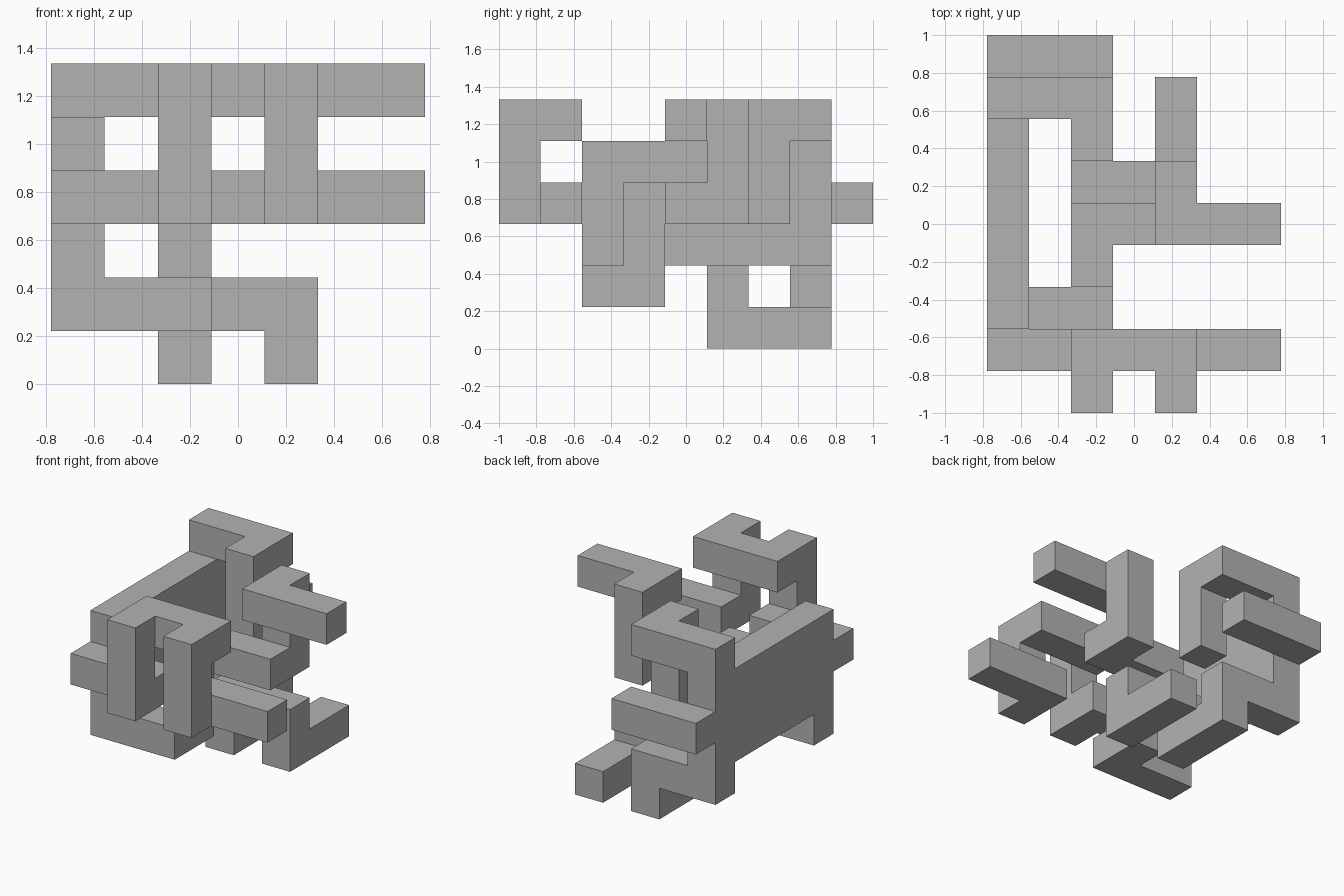
import bpy
import bmesh
from itertools import product
from mathutils import Vector

cube = bpy.data.objects.get("Cube")
if cube:
    bpy.data.objects.remove(cube, do_unlink=True)

CELL = 2 / 9
CENTRE = Vector((3.5, 4.5, 0))

grey = bpy.data.materials.new("plain_grey")
grey.use_nodes = True
grey.diffuse_color = (0.45, 0.45, 0.45, 1)
bsdf = grey.node_tree.nodes["Principled BSDF"]
bsdf.inputs["Base Color"].default_value = grey.diffuse_color
bsdf.inputs["Roughness"].default_value = 0.8

# Each part is a set of square bars, given by first and last grid cell
PARTS = {
    "side_wall": [((0, 2, 2), (0, 7, 4))],
    "front_foot": [((0, 2, 1), (2, 2, 1))],
    "inner_post": [((2, 3, 1), (2, 3, 3))],
    "middle_beam": [((2, 4, 3), (4, 4, 3))],
    "right_post": [((4, 5, 3), (4, 5, 5))],
    "upper_arm": [((4, 4, 5), (6, 4, 5))],
    "rear_foot": [((0, 7, 1), (2, 7, 1))],
    "base_rails": [((2, 5, 0), (2, 7, 0)), ((4, 5, 0), (4, 7, 0))],
    "base_bridge": [((2, 5, 1), (4, 5, 1))],
    "rear_arm": [((0, 8, 3), (2, 8, 3))],
    "rear_hook": [((0, 7, 5), (2, 7, 5)), ((2, 6, 3), (2, 6, 5))],
    "front_arms": [((0, 1, 3), (2, 1, 3)), ((4, 1, 3), (6, 1, 3))],
    "front_prongs": [((2, 0, 3), (2, 0, 5)), ((4, 0, 3), (4, 0, 5))],
    "prong_bridge": [((2, 1, 5), (4, 1, 5))],
}


def cells_of(bars):
    cells = set()
    for lo, hi in bars:
        cells.update(product(*(range(a, b + 1) for a, b in zip(lo, hi))))
    return cells


solid = set().union(*(cells_of(bars) for bars in PARTS.values()))


def build_part(name, bars):
    """Skin the bars, leaving out faces hidden where parts join."""
    bm = bmesh.new()
    for cell in cells_of(bars):
        for axis, side in product(range(3), (-1, 1)):
            normal = Vector((0, 0, 0))
            normal[axis] = side
            neighbour = tuple(int(c + n) for c, n in zip(cell, normal))
            if neighbour in solid:
                continue
            u, v = Vector((0, 0, 0)), Vector((0, 0, 0))
            u[(axis + 1) % 3] = 0.5
            v[(axis + 2) % 3] = 0.5 * side
            mid = Vector(cell) + Vector((0.5, 0.5, 0.5)) + normal / 2 - CENTRE
            corners = (mid - u - v, mid + u - v, mid + u + v, mid - u + v)
            bm.faces.new([bm.verts.new(p * CELL) for p in corners])
    bmesh.ops.remove_doubles(bm, verts=bm.verts, dist=0.001)
    bmesh.ops.dissolve_limit(bm, angle_limit=0.01, verts=bm.verts, edges=bm.edges)
    mesh = bpy.data.meshes.new(name)
    bm.to_mesh(mesh)
    bm.free()
    mesh.materials.append(grey)
    bpy.context.collection.objects.link(bpy.data.objects.new(name, mesh))


for part_name, part_bars in PARTS.items():
    build_part(part_name, part_bars)
